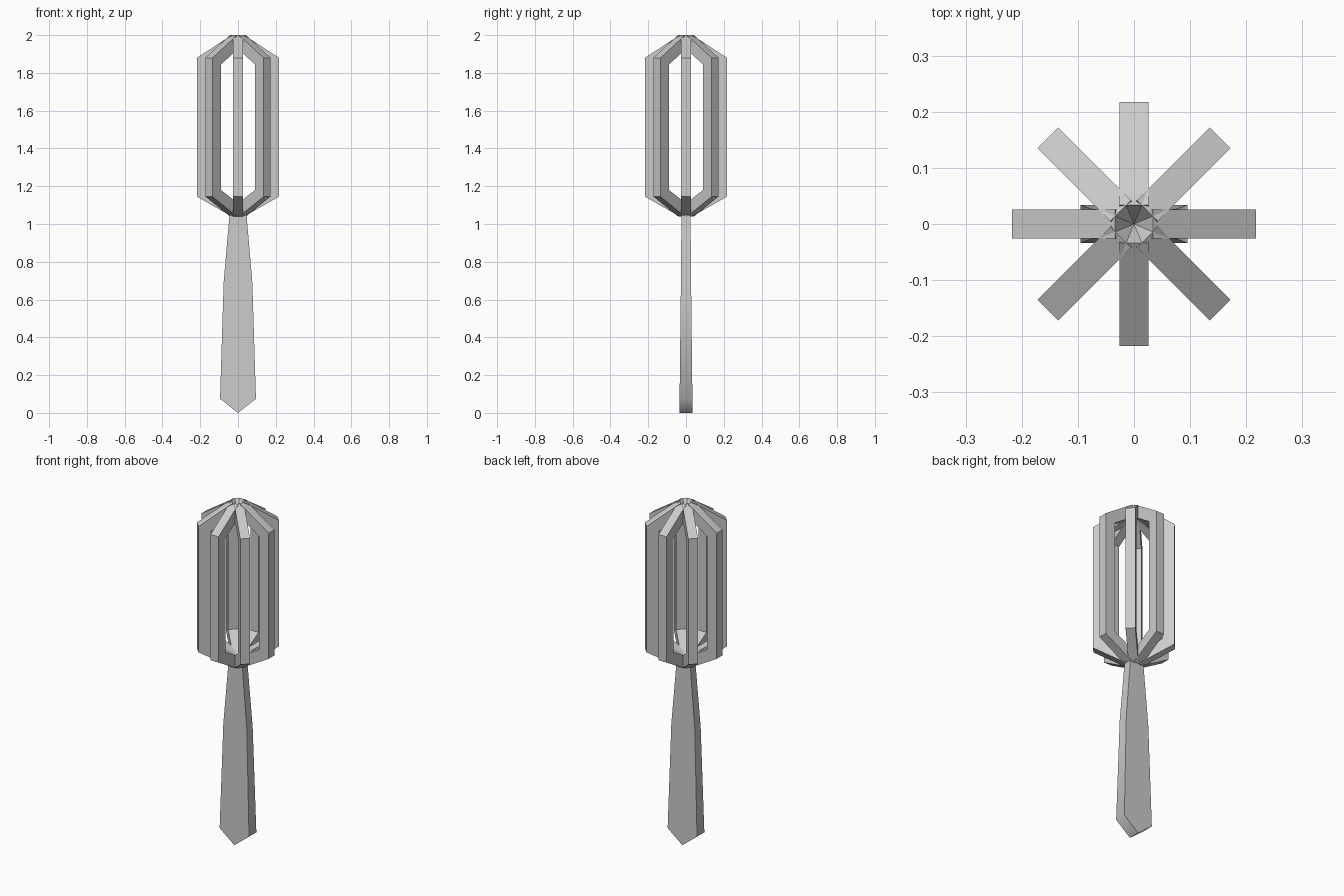
import bpy, bmesh, math
from mathutils import Matrix

if "Cube" in bpy.data.objects:
    bpy.data.objects.remove(bpy.data.objects["Cube"])

grey = bpy.data.materials.new("metal grey")
grey.diffuse_color = (0.6, 0.6, 0.6, 1)
grey.use_nodes = True
grey.node_tree.nodes["Principled BSDF"].inputs["Base Color"].default_value = grey.diffuse_color


def finish(bm, name):
    bmesh.ops.recalc_face_normals(bm, faces=bm.faces[:])
    mesh = bpy.data.meshes.new(name)
    bm.to_mesh(mesh)
    bm.free()
    mesh.materials.append(grey)
    ob = bpy.data.objects.new(name, mesh)
    bpy.context.collection.objects.link(ob)
    return ob


def loft(bm, rings):
    """Skin a list of four-point rings, with both ends capped."""
    rings = [[bm.verts.new(p) for p in ring] for ring in rings]
    for a, b in zip(rings, rings[1:]):
        for i in range(4):
            j = (i + 1) % 4
            bm.faces.new((a[i], a[j], b[j], b[i]))
    bm.faces.new(rings[0])
    bm.faces.new(rings[-1])


# Whisk wires: one bent bar (outer r, z, inner r, z), repeated around z
W = 0.026
BAR = [(0.032, 1.039, 0.0, 1.094), (0.217, 1.145, 0.153, 1.18),
       (0.217, 1.88, 0.153, 1.844), (0.034, 2.0, 0.0, 1.945)]
for k in range(8):
    bm = bmesh.new()
    loft(bm, [[(ro, -W, zo), (ro, W, zo), (ri, W, zi), (ri, -W, zi)]
              for ro, zo, ri, zi in BAR])
    bm.transform(Matrix.Rotation(k * math.pi / 4, 4, 'Z'))
    finish(bm, f"whisk_wire_{k + 1}")

# Handle: flat tapered bar with a pointed end (half width, half depth, z)
bm = bmesh.new()
sections = [(0.095, 0.034, 0.075), (0.076, 0.027, 0.69), (0.045, 0.024, 1.05)]
rings = [[(-w, -d, z), (w, -d, z), (w, d, z), (-w, d, z)] for w, d, z in sections]
rings = [[bm.verts.new(p) for p in r] for r in rings]
for a, b in zip(rings, rings[1:]):
    for i in range(4):
        j = (i + 1) % 4
        bm.faces.new((a[i], a[j], b[j], b[i]))
bm.faces.new(rings[-1])
tip_f, tip_b = bm.verts.new((0, -0.034, 0)), bm.verts.new((0, 0.034, 0))
fl, fr, br, bl = rings[0]
bm.faces.new((fl, tip_f, fr))
bm.faces.new((br, tip_b, bl))
bm.faces.new((fr, tip_f, tip_b, br))
bm.faces.new((fl, bl, tip_b, tip_f))
handle = finish(bm, "handle")

# Soft shading along the handle's narrow sides
bpy.context.view_layer.objects.active = handle
handle.select_set(True)
bpy.ops.object.shade_smooth_by_angle(angle=math.radians(60))
